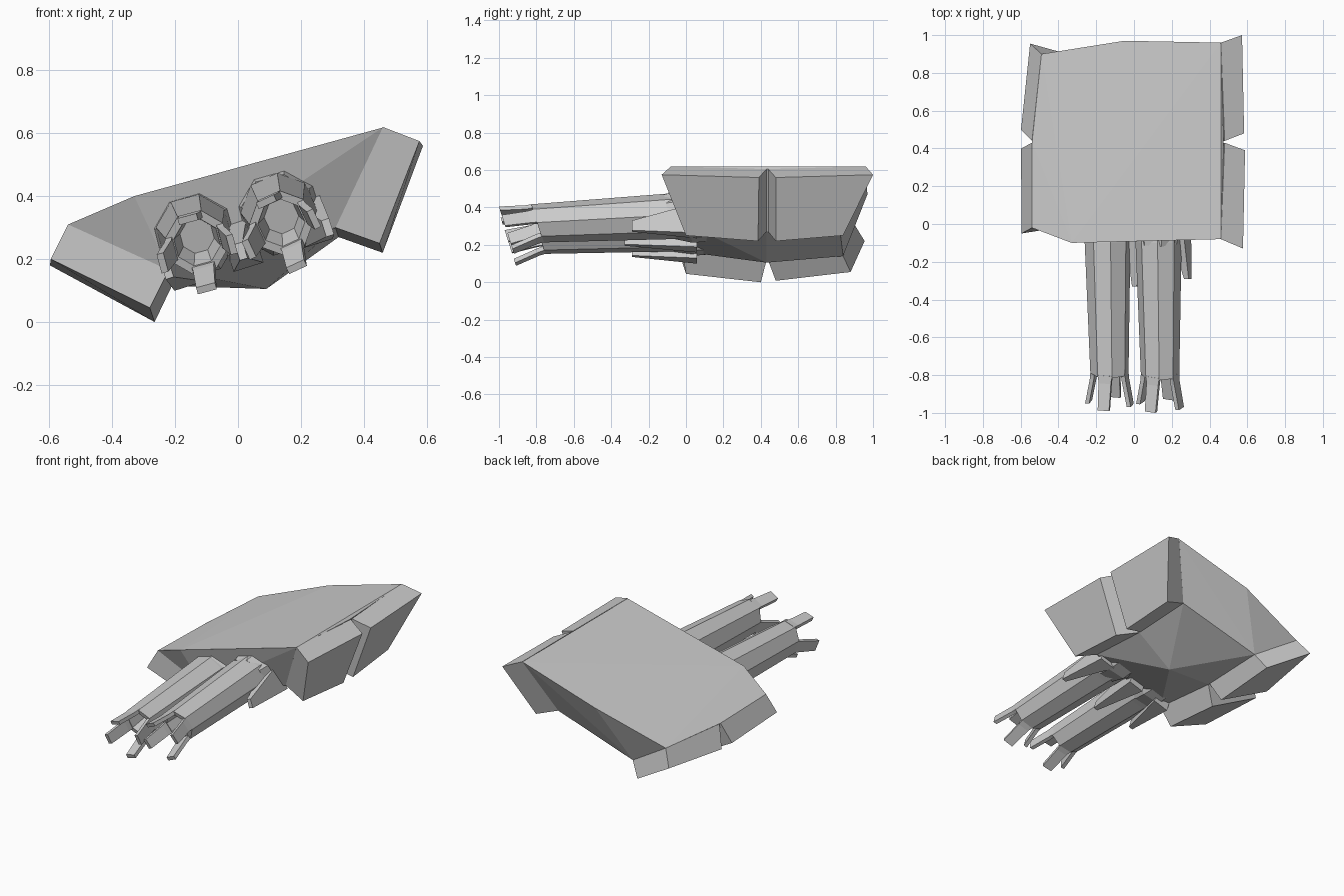
import bpy, bmesh
from math import sin, cos, radians, pi
from mathutils import Vector

if "Cube" in bpy.data.objects:
    bpy.data.objects.remove(bpy.data.objects["Cube"])


def make(name, bm):
    bmesh.ops.recalc_face_normals(bm, faces=bm.faces)
    me = bpy.data.meshes.new(name)
    bm.to_mesh(me)
    bm.free()
    ob = bpy.data.objects.new(name, me)
    bpy.context.collection.objects.link(ob)
    return ob


def hull(name, pts):
    bm = bmesh.new()
    for p in pts:
        bm.verts.new(p)
    r = bmesh.ops.convex_hull(bm, input=bm.verts)
    junk = {g for g in r["geom_interior"] + r["geom_unused"] if isinstance(g, bmesh.types.BMVert)}
    bmesh.ops.delete(bm, geom=list(junk), context="VERTS")
    return make(name, bm)


def rings(name, loops):
    # skin a series of equal-length point loops and cap both ends
    bm = bmesh.new()
    vs = [[bm.verts.new(p) for p in lp] for lp in loops]
    n = len(vs[0])
    for a, b in zip(vs, vs[1:]):
        for i in range(n):
            j = (i + 1) % n
            bm.faces.new((a[i], a[j], b[j], b[i]))
    bm.faces.new(vs[0])
    bm.faces.new(vs[-1])
    return make(name, bm)


# tilted slab body
hull("body", [
    (.46, -.08, .618), (.475, .43, .605), (.46, .96, .618),
    (-.54, -.02, .31), (-.54, .43, .30), (-.49, .90, .31),
    (-.33, -.10, .40), (.17, -.08, .535), (-.05, .97, .47),
    (.31, .03, .30), (.32, .43, .27), (.31, .82, .30),
    (-.22, -.02, .165), (-.21, .43, .115), (-.22, .84, .14), (.09, .43, .105)])

# side flaps: (inner, outer) top edges, outer bottom, inner bottom; end then notch
flaps = {
    "right_front_flap": [(.46, -.08, .62), (.48, .43, .605), (.577, -.13, .575), (.588, .39, .56),
                         (.45, 0, .25), (.46, .385, .22), (.31, .03, .30), (.32, .43, .27)],
    "right_back_flap": [(.46, .96, .62), (.48, .44, .605), (.572, 1, .575), (.583, .48, .56),
                        (.45, .84, .25), (.46, .48, .22), (.31, .82, .30), (.32, .44, .27)],
    "left_front_flap": [(-.54, -.02, .31), (-.54, .43, .30), (-.595, -.05, .20), (-.598, .40, .18),
                        (-.28, 0, .045), (-.265, .40, 0), (-.22, -.02, .165), (-.21, .43, .115)],
    "left_back_flap": [(-.49, .90, .31), (-.54, .44, .30), (-.55, .955, .22), (-.598, .50, .18),
                       (-.28, .88, .055), (-.265, .48, .008), (-.22, .84, .14), (-.21, .44, .115)],
}
for name, p in flaps.items():
    rings(name, [[p[i] for i in (0, 2, 4, 6)], [p[i] for i in (1, 3, 5, 7)]])

SLANT = -.32  # the muzzle leans forward at the top


def octagon(c, r, turn, slant):
    out = []
    for i in range(8):
        a = radians(turn + 22.5) + i * pi / 4
        z = r * sin(a)
        out.append((c[0] + r * cos(a), c[1] + slant * z, c[2] + z))
    return out


def barrel(side, base, tip, turn):
    # octagonal tube with a shallow recess in the muzzle
    rear = (base[0], .15, base[2])
    inner = (tip[0], tip[1] + .10, tip[2] + .02)
    rings(side + "_barrel", [
        octagon(rear, .12, turn, 0), octagon(base, .122, turn, 0),
        octagon(tip, .102, turn, SLANT), octagon(tip, .075, turn, SLANT),
        octagon(inner, .055, turn, SLANT)])
    # four splayed prongs, aimed slightly down like the muzzle
    for k in range(4):
        a = radians(turn) + k * pi / 2
        rad = Vector((cos(a), 0, sin(a)))
        tan = Vector((-sin(a), 0, cos(a)))

        def section(r, dy, w):
            pts = []
            for dr, s in ((0, -1), (.022, -1), (.022, 1), (0, 1)):
                o = rad * (r + dr) + tan * (s * w)
                pts.append((tip[0] + o.x, tip[1] - dy + SLANT * o.z, tip[2] + o.z - .22 * dy))
            return pts
        rings(f"{side}_prong_{k + 1}", [section(.072, -.01, .038),
                                        section(.076, .03, .034),
                                        section(.103, .165, .031)])


barrel("left", (-.14, -.10, .285), (-.13, -.785, .253), 105)
barrel("right", (.13, -.10, .352), (.138, -.795, .315), 115)


# three evenly spaced wedge fins in a tilted row under the barrels
for name, x, z, y in (("left_fin", -.225, .165, -.29), ("middle_fin", .01, .225, -.33),
                      ("right_fin", .285, .30, -.29)):
    lean = .3
    up, across = Vector((-lean, 0, .95)), Vector((.95, 0, lean))
    tip, root = Vector((x, y, z)), Vector((x * .8, .06, z + .03))
    hull(name, [root + up * u * .085 + across * s * .05 for u in (-1, 1) for s in (-1, 1)] +
         [tip + up * u * .027 + across * s * .013 for u in (-1, 1) for s in (-1, 1)])

# collar blending the barrels into the body front
for name, cx, cz in (("left_collar", -.14, .28), ("right_collar", .13, .35)):
    rings(name, [octagon((cx, .15, cz), .13, 15, 0),
                 octagon((cx, .0, cz), .14, 15, -.25),
                 octagon((cx, -.09, cz), .12, 15, -.25)])
